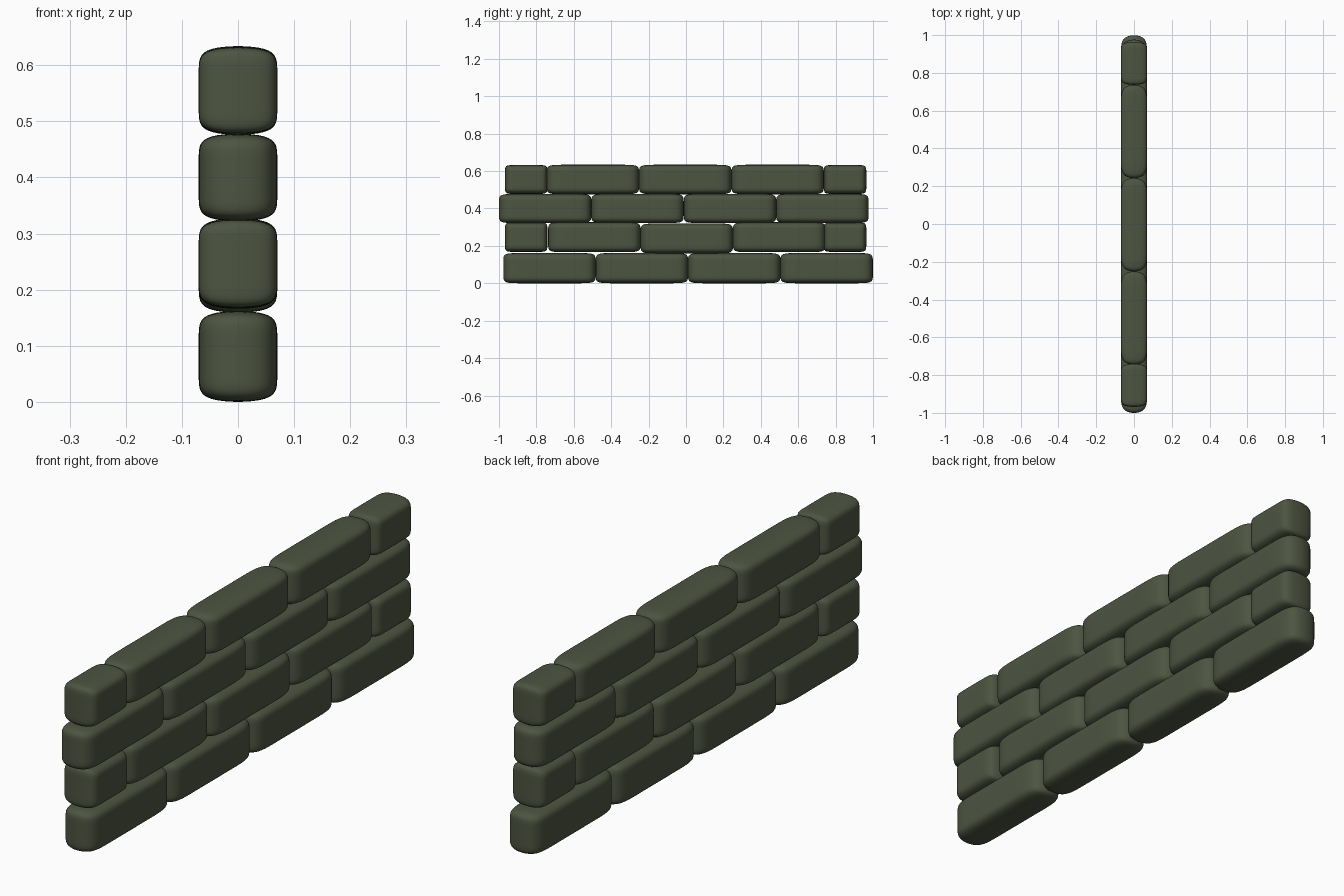
import bpy, bmesh
from mathutils import Vector

if "Cube" in bpy.data.objects:
    bpy.data.objects.remove(bpy.data.objects["Cube"])

stone = bpy.data.materials.new("mossy_stone")
stone.diffuse_color = (0.075, 0.09, 0.053, 1)
stone.use_nodes = True
stone.node_tree.nodes["Principled BSDF"].inputs["Base Color"].default_value = stone.diffuse_color

A, B = 0.6, 0.5  # support loops along length and height


def pillow_mesh():
    """Unit cage whose subdivided surface fills -1..1 on each axis."""
    bm = bmesh.new()
    bmesh.ops.create_cube(bm, size=2)
    for no, d in (((0, 1, 0), A), ((0, 1, 0), -A), ((0, 0, 1), B), ((0, 0, 1), -B)):
        n = Vector(no)
        bmesh.ops.bisect_plane(bm, geom=bm.verts[:] + bm.edges[:] + bm.faces[:],
                               plane_co=n * d, plane_no=n)
    # compensate for shrinkage of the rounded ends
    bmesh.ops.scale(bm, vec=(1, 48 / (46 + 2 * A), 48 / (46 + 2 * B)), verts=bm.verts)
    return bm


def brick(name, y0, y1, z0, z1):
    bm = pillow_mesh()
    bmesh.ops.scale(bm, vec=(0.07, (y1 - y0) / 2, (z1 - z0) / 2), verts=bm.verts)
    me = bpy.data.meshes.new(name)
    bm.to_mesh(me)
    bm.free()
    me.materials.append(stone)
    me.shade_smooth()
    ob = bpy.data.objects.new(name, me)
    ob.location = (0, (y0 + y1) / 2, (z0 + z1) / 2)
    bpy.context.collection.objects.link(ob)
    sub = ob.modifiers.new("round", "SUBSURF")
    sub.levels = sub.render_levels = 3


LENGTH = 0.494
# courses of four full bricks: first y, bottom, top
for course, y, z0, z1 in ((1, -0.977, 0.0, 0.162), (3, -1.0, 0.322, 0.478)):
    for i in range(4):
        brick(f"course_{course}_brick_{i + 1}", y + i * LENGTH, y + (i + 1) * LENGTH, z0, z1)

# courses of three full bricks with a half brick at each end
for course, y, z0, z1 in ((2, -0.737, 0.166, 0.327), (4, -0.745, 0.476, 0.634)):
    for i in range(3):
        drop = 0.007 if (course, i) == (2, 1) else 0
        brick(f"course_{course}_brick_{i + 1}", y + i * LENGTH, y + (i + 1) * LENGTH,
              z0 - drop, z1 - drop)
    brick(f"course_{course}_half_left", -0.968, -0.741, z0 + 0.002, z1 - 0.002)
    brick(f"course_{course}_half_right", 0.737, 0.964, z0 + 0.002, z1 - 0.002)
